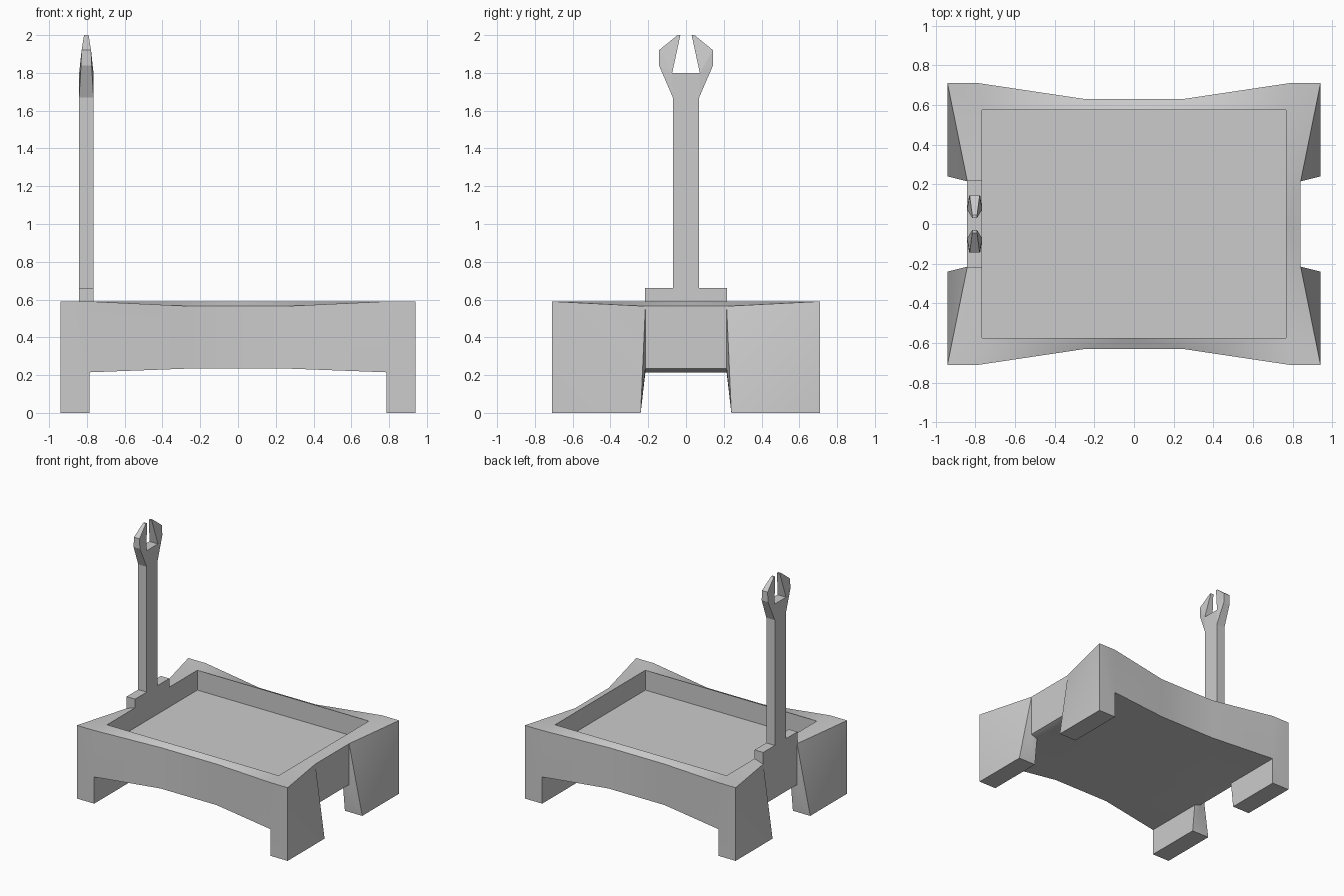
import bpy, bmesh, math

old = bpy.data.objects.get("Cube")
if old:
    bpy.data.objects.remove(old, do_unlink=True)

grey = bpy.data.materials.new("plain_grey")
grey.use_nodes = True
colour = (0.6, 0.6, 0.6, 1)
grey.diffuse_color = colour
grey.node_tree.nodes["Principled BSDF"].inputs["Base Color"].default_value = colour


def build(name, points, faces, mirror, smooth=False):
    """Make a mesh from named points, mirrored across the given axes."""
    bm = bmesh.new()
    verts = {key: bm.verts.new(co) for key, co in points.items()}
    for face in faces:
        bm.faces.new([verts[key] for key in face.split()])
    for axis in mirror:
        copy = bmesh.ops.duplicate(bm, geom=bm.verts[:] + bm.edges[:] + bm.faces[:])
        for v in copy["geom"]:
            if isinstance(v, bmesh.types.BMVert):
                v.co[axis] *= -1
        bmesh.ops.remove_doubles(bm, verts=bm.verts[:], dist=0.0005)
    bmesh.ops.recalc_face_normals(bm, faces=bm.faces[:])
    mesh = bpy.data.meshes.new(name)
    bm.to_mesh(mesh)
    bm.free()
    mesh.materials.append(grey)
    obj = bpy.data.objects.new(name, mesh)
    bpy.context.collection.objects.link(obj)
    if smooth:
        bpy.ops.object.select_all(action="DESELECT")
        obj.select_set(True)
        bpy.context.view_layer.objects.active = obj
        bpy.ops.object.shade_smooth_by_angle(angle=math.radians(30))
    return obj


# Heights shared by the tray
rim, dip, floor = 0.59, 0.565, 0.43
belly, shoulder = 0.235, 0.215
mid_x, leg_x, out_x, waist_x, in_x = 0.25, 0.785, 0.94, 0.84, 0.765
mid_y, out_y, leg_y, notch_y, in_y = 0.63, 0.71, 0.24, 0.215, 0.575

# One quarter of the tray, with its leg
quarter = {
    # upper outer edge
    "top_centre": (0, mid_y, dip), "top_mid": (mid_x, mid_y, dip),
    "top_leg": (leg_x, out_y, rim), "top_corner": (out_x, out_y, rim),
    "top_waist": (waist_x, notch_y, dip), "top_side": (waist_x, 0, dip),
    # rim and floor of the recess
    "rim_centre": (0, in_y, rim), "rim_corner": (in_x, in_y, rim), "rim_side": (in_x, 0, rim),
    "floor_centre": (0, in_y, floor), "floor_corner": (in_x, in_y, floor),
    "floor_side": (in_x, 0, floor), "floor_middle": (0, 0, floor),
    # lower outer edge and underside
    "low_centre": (0, mid_y, belly), "low_mid": (mid_x, mid_y, belly),
    "low_leg": (leg_x, out_y, shoulder), "low_waist": (waist_x, notch_y, belly),
    "low_side": (waist_x, 0, belly), "under_notch": (leg_x, notch_y, shoulder),
    "under_side": (leg_x, 0, shoulder), "under_mid": (mid_x, 0, belly),
    "under_middle": (0, 0, belly),
    # foot
    "foot_leg": (leg_x, out_y, 0), "foot_corner": (out_x, out_y, 0),
    "foot_outer": (out_x, leg_y, 0), "foot_inner": (leg_x, leg_y, 0),
}
tray_faces = [
    # outer walls
    "top_centre top_mid low_mid low_centre",
    "top_mid top_leg low_leg low_mid",
    "top_leg top_corner foot_corner foot_leg low_leg",
    "top_corner foot_corner foot_outer",
    "top_corner foot_outer top_waist",
    "top_waist foot_outer low_waist",
    "top_waist top_side low_side low_waist",
    # leg
    "foot_leg foot_corner foot_outer foot_inner",
    "low_leg foot_leg foot_inner under_notch",
    "foot_inner foot_outer low_waist under_notch",
    # underside
    "low_waist low_side under_side under_notch",
    "low_leg under_notch under_side under_mid low_mid",
    "low_mid under_mid under_middle low_centre",
    # rim
    "top_centre top_mid rim_centre",
    "top_mid rim_corner rim_centre",
    "top_mid top_leg rim_corner",
    "top_leg top_corner rim_corner",
    "top_corner top_waist rim_corner",
    "top_waist top_side rim_side rim_corner",
    # recess
    "rim_centre rim_corner floor_corner floor_centre",
    "rim_corner rim_side floor_side floor_corner",
    "floor_centre floor_corner floor_side floor_middle",
]
build("tray_body", quarter, tray_faces, (0, 1), smooth=True)

# Bracket at the foot of the post
post_x, half = -0.803, 0.038
bpy.ops.mesh.primitive_cube_add(size=1, location=(post_x, 0, 0.61))
bracket = bpy.context.object
bracket.name = "post_bracket"
bracket.scale = (2 * half, 0.436, 0.1)
bracket.data.materials.append(grey)

# Post with a forked head: half outline as (y, z, half thickness)
outline = {
    "base": (0, 0.65, half), "base_edge": (0.07, 0.65, half),
    "neck": (0.07, 1.67, half), "bulge_low": (0.143, 1.84, 0.028),
    "bulge_high": (0.143, 1.92, 0.025), "tip_outer": (0.045, 2, 0.012),
    "tip_inner": (0.03, 2, 0.012), "gap_edge": (0.073, 1.8, half),
    "gap": (0, 1.8, half),
}
keys = list(outline)
points, faces = {}, []
for side, sign in (("L", 1), ("R", -1)):
    for key, (y, z, t) in outline.items():
        points[key + side] = (post_x + sign * t, y, z)
    for cap in ("base base_edge neck gap_edge gap", "neck bulge_low gap_edge",
                "bulge_low bulge_high gap_edge", "bulge_high tip_outer gap_edge",
                "tip_outer tip_inner gap_edge"):
        faces.append(" ".join(key + side for key in cap.split()))
for a, b in zip(keys, keys[1:]):
    faces.append(f"{a}L {b}L {b}R {a}R")
build("forked_post", points, faces, (1,))
